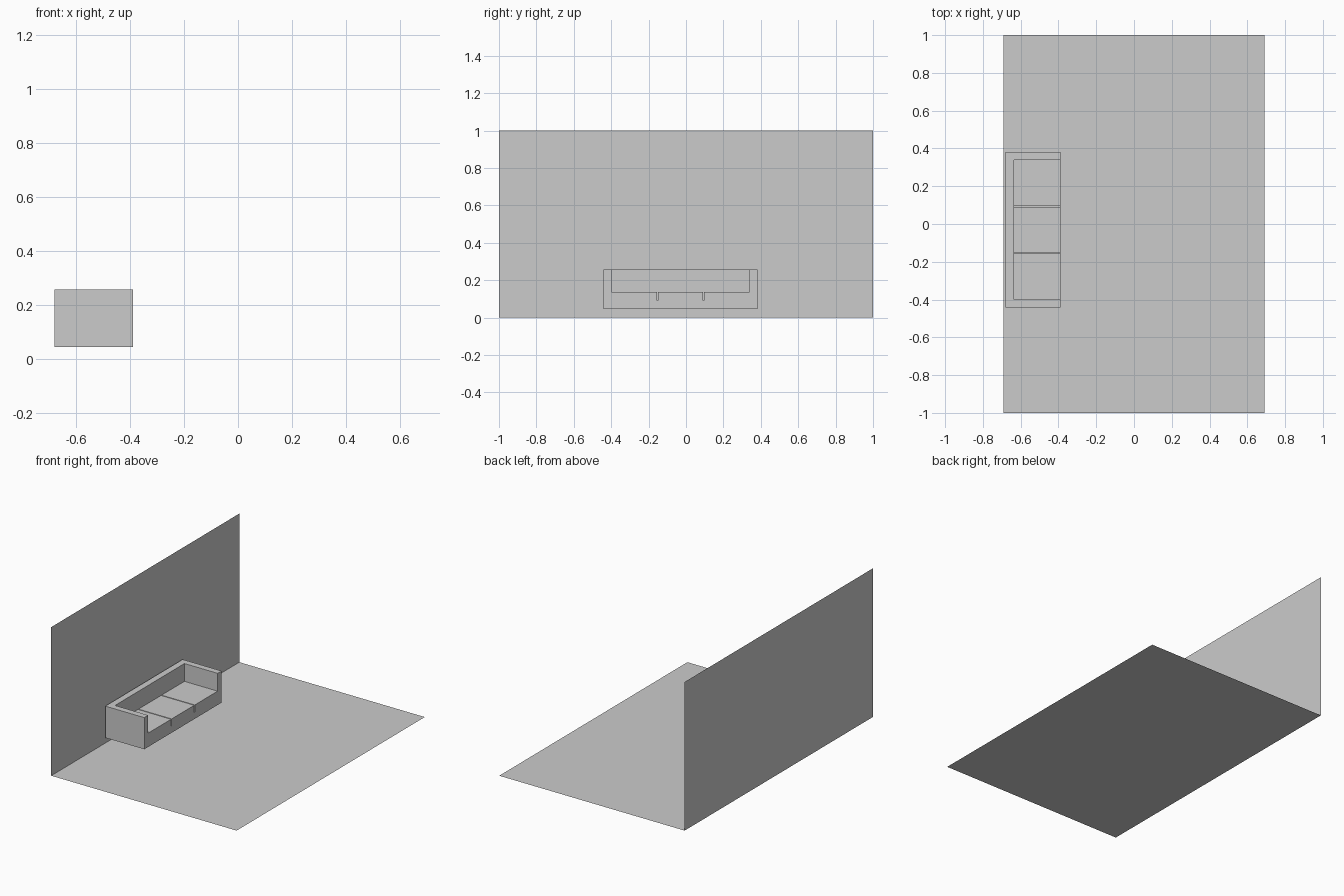
import bpy

if "Cube" in bpy.data.objects:
    bpy.data.objects.remove(bpy.data.objects["Cube"])


def box(name, x, y, z):
    """Box from (min, max) extents."""
    bpy.ops.mesh.primitive_cube_add(size=1, location=[(a + b) / 2 for a, b in (x, y, z)])
    ob = bpy.context.object
    ob.name = name
    ob.scale = [b - a for a, b in (x, y, z)]
    bpy.ops.object.transform_apply(location=True, rotation=False, scale=True)
    return ob


def sheet(name, corners):
    """Single flat quad."""
    me = bpy.data.meshes.new(name)
    me.from_pydata(corners, [], [(0, 1, 2, 3)])
    ob = bpy.data.objects.new(name, me)
    bpy.context.collection.objects.link(ob)
    return ob


def cut(target, cutter):
    """Subtract the cutter, then remove it."""
    cutter.hide_render = True
    mod = target.modifiers.new("cut", 'BOOLEAN')
    mod.operation = 'DIFFERENCE'
    mod.solver = 'EXACT'
    mod.object = cutter
    bpy.context.view_layer.objects.active = target
    bpy.ops.object.modifier_apply(modifier=mod.name)
    bpy.data.objects.remove(cutter, do_unlink=True)


W = 0.69  # half room width

# Room: floor and one wall on the left side
sheet("floor", [(-W, -1, 0), (W, -1, 0), (W, 1, 0), (-W, 1, 0)])
sheet("wall", [(-W, -1, 0), (-W, 1, 0), (-W, 1, 1), (-W, -1, 1)])

# Sofa block, hovering slightly above the floor against the wall
back, front = -0.636, -0.3
y0, y1 = -0.399, 0.339
sofa = box("sofa", (-0.679, -0.389), (-0.441, 0.381), (0.045, 0.258))

# Seat recess between the backrest and the two arms
cut(sofa, box("seat_recess", (back, front), (y0, y1), (0.138, 0.4)))

# Narrow grooves dividing the seat into three cushions
for i in (1, 2):
    y = y0 + (y1 - y0) * i / 3
    cut(sofa, box("cushion_groove", (back, front), (y - 0.003, y + 0.003), (0.091, 0.2)))
